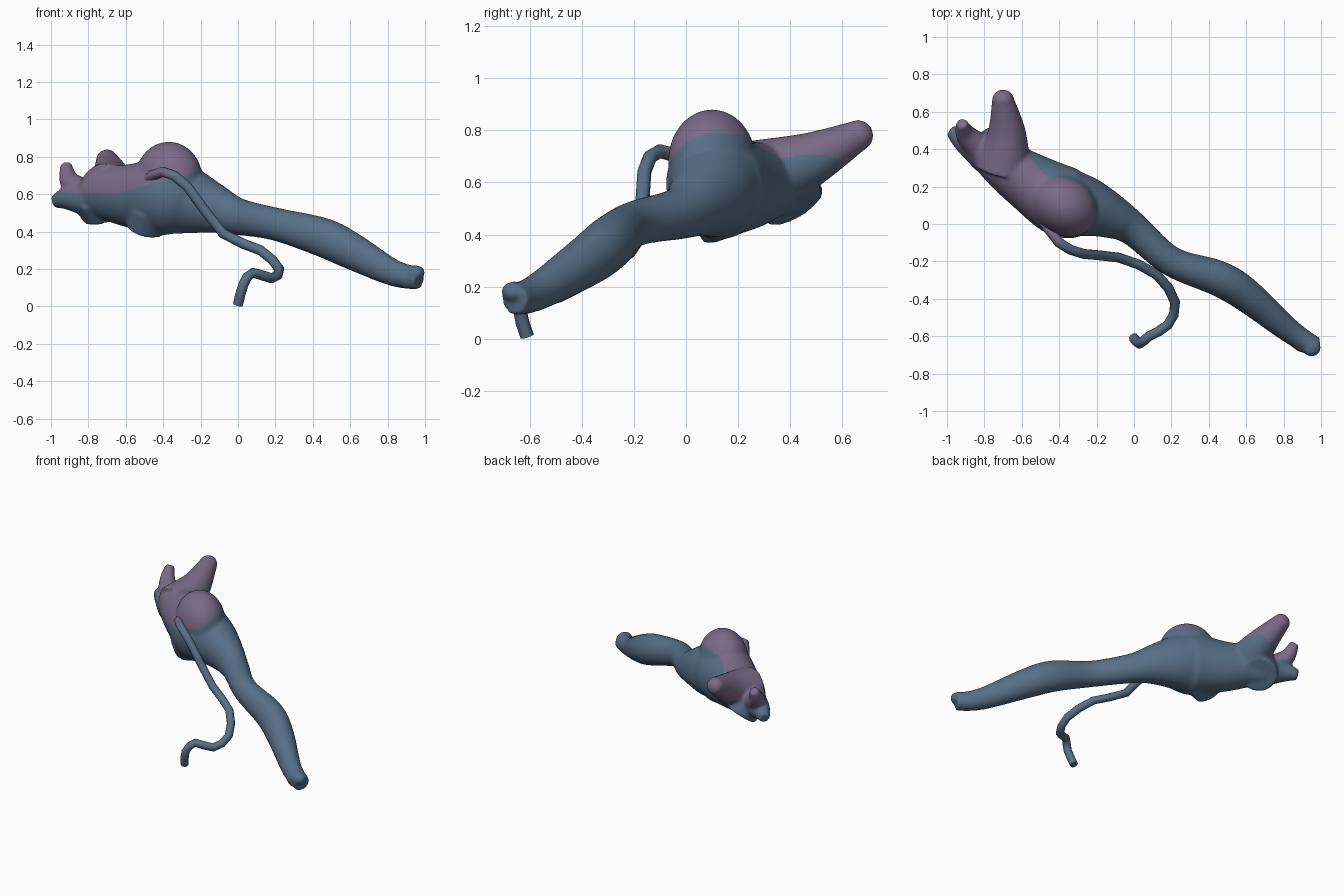
import bpy, bmesh, math
from mathutils import Vector

default_cube = bpy.data.objects.get("Cube")
if default_cube:
    bpy.data.objects.remove(default_cube, do_unlink=True)


def make_material(name, colour):
    material = bpy.data.materials.new(name)
    material.use_nodes = True
    material.diffuse_color = colour
    shader = material.node_tree.nodes["Principled BSDF"]
    shader.inputs["Base Color"].default_value = colour
    return material


blue = make_material("slate blue", (0.095, 0.16, 0.24, 1))
purple = make_material("dusty purple", (0.195, 0.145, 0.245, 1))


# Colour rules: each tells whether a face centre is purple
def upper_back(point):
    """The seam slopes across the hips and levels out towards the horn."""
    side = point.y + 0.6 * point.x + 0.1
    hip_seam = 0.74 + 0.35 * side + max(0, point.x + 0.25)
    horn_seam = 0.62 + 0.1 * side
    blend = min(1, max(0, -0.45 - point.x) * 5)
    return point.z > hip_seam + (horn_seam - hip_seam) * blend


def tail_root(point):
    return point.x < -0.38


def spline(before, start, end, after, t):
    """Smooth curve from start to end, guided by the neighbouring values."""
    slope_in, slope_out = (end - before) / 2, (after - start) / 2
    bend = 3 * (end - start) - 2 * slope_in - slope_out
    twist = slope_in + slope_out - 2 * (end - start)
    return start + t * (slope_in + t * (bend + t * twist))


def resample(stations, steps):
    padded = [stations[0], *stations, stations[-1]]
    windows = zip(padded, padded[1:], padded[2:], padded[3:])
    samples = [[spline(*values, step / steps) for values in zip(*window)]
               for window in windows for step in range(steps)]
    return samples + [list(stations[-1])]


def loft(bm, stations, sides=24, steps=6, squash=1):
    """Skin rings along a smoothed path; a station is x, y, z, radius."""
    samples = resample(stations, steps)
    centres = [Vector(sample[:3]) for sample in samples]
    rings = []
    across = None
    for i, centre in enumerate(centres):
        ahead = centres[min(i + 1, len(centres) - 1)]
        behind = centres[max(i - 1, 0)]
        forward = (ahead - behind).normalized()
        if across is None:
            across = forward.cross(Vector((0, 0, 1)))
        across = (across - forward * across.dot(forward)).normalized()
        up = across.cross(forward) * squash
        radius = samples[i][3]
        ring = []
        for k in range(sides):
            angle = math.tau * k / sides
            spoke = across * math.cos(angle) + up * math.sin(angle)
            ring.append(bm.verts.new(centre + spoke * radius))
        rings.append(ring)
    for ring, following in zip(rings, rings[1:]):
        for k in range(sides):
            bm.faces.new((ring[k - 1], ring[k], following[k], following[k - 1]))
    bm.faces.new(rings[0])
    bm.faces.new(rings[-1])


def taper(bm, path, start, end, **options):
    """Loft whose radius changes evenly from start to end."""
    last = len(path) - 1
    loft(bm, [(*point, start + (end - start) * i / last) for i, point in enumerate(path)],
         **options)


def blob(bm, centre, size):
    """Ellipsoid lined up with the diagonal of the body."""
    along = Vector((0.83, -0.55, 0))
    up = Vector((0, 0, 1))
    across = up.cross(along)
    sphere = bmesh.ops.create_uvsphere(bm, u_segments=32, v_segments=20, radius=1)
    for vert in sphere["verts"]:
        x, y, z = (unit * scale for unit, scale in zip(vert.co, size))
        vert.co = Vector(centre) + along * x + across * y + up * z


def finish(name, bm, is_purple, fuse):
    bmesh.ops.recalc_face_normals(bm, faces=bm.faces)
    mesh = bpy.data.meshes.new(name)
    bm.to_mesh(mesh)
    bm.free()
    part = bpy.data.objects.new(name, mesh)
    bpy.context.collection.objects.link(part)
    bpy.ops.object.select_all(action="DESELECT")
    part.select_set(True)
    bpy.context.view_layer.objects.active = part
    if fuse:
        # Melt the overlapping masses into one soft skin
        remesh = part.modifiers.new("fuse", "REMESH")
        remesh.mode = "VOXEL"
        remesh.voxel_size = 0.01
        soften = part.modifiers.new("soften", "SMOOTH")
        soften.iterations = 8
        for modifier in (remesh, soften):
            bpy.ops.object.modifier_apply(modifier=modifier.name)
    part.data.materials.append(blue)
    part.data.materials.append(purple)
    for face in part.data.polygons:
        face.material_index = int(is_purple(face.center))
    bpy.ops.object.shade_smooth_by_angle(angle=math.radians(50))


body = bmesh.new()

# Long limb swelling into the torso
loft(body, [
    (0.97, -0.66, 0.15, 0.055), (0.83, -0.57, 0.18, 0.065), (0.6, -0.38, 0.3, 0.09),
    (0.45, -0.29, 0.37, 0.095), (0.2, -0.2, 0.44, 0.08), (0, -0.03, 0.48, 0.09),
    (-0.12, 0.04, 0.52, 0.12), (-0.25, 0.09, 0.56, 0.16), (-0.38, 0.12, 0.59, 0.19),
    (-0.55, 0.22, 0.59, 0.16), (-0.7, 0.32, 0.6, 0.13), (-0.8, 0.4, 0.58, 0.1),
], sides=48, squash=1.1)

# Rounded dome on the back
blob(body, (-0.37, 0.1, 0.68), (0.19, 0.16, 0.2))

# Foot: sole from heel to ball, and a toe ridge
taper(body, [(0.72, -0.48, 0.21), (0.92, -0.64, 0.15)], 0.06, 0.06)
blob(body, (0.95, -0.66, 0.18), (0.05, 0.05, 0.04))

# Broad blunt horn pointing backwards
taper(body, [(-0.7, 0.3, 0.62), (-0.68, 0.48, 0.69), (-0.7, 0.66, 0.78)], 0.15, 0.06)
blob(body, (-0.7, 0.66, 0.78), (0.06, 0.06, 0.06))

# Forked tip at the end of the torso
taper(body, [(-0.82, 0.4, 0.6), (-0.9, 0.48, 0.67), (-0.92, 0.54, 0.76)], 0.08, 0.03)
taper(body, [(-0.78, 0.36, 0.57), (-0.9, 0.44, 0.58), (-0.98, 0.5, 0.56)], 0.1, 0.035)

# Short flat-cut stumps underneath
taper(body, [(-0.47, 0.11, 0.52), (-0.5, 0.16, 0.41)], 0.12, 0.1)
taper(body, [(-0.76, 0.36, 0.6), (-0.72, 0.42, 0.5)], 0.13, 0.12)
finish("body", body, upper_back, True)

# Thin curling tail of even thickness
tail = bmesh.new()
taper(tail, [
    (-0.5, 0.04, 0.67), (-0.4, -0.1, 0.72), (-0.27, -0.16, 0.64), (-0.08, -0.18, 0.39),
    (0.12, -0.27, 0.3), (0.22, -0.42, 0.2), (0.18, -0.54, 0.15), (0.08, -0.6, 0.18),
    (0.03, -0.64, 0.12), (0, -0.61, 0.01),
], 0.027, 0.027, sides=10, steps=2)
finish("tail", tail, tail_root, False)
